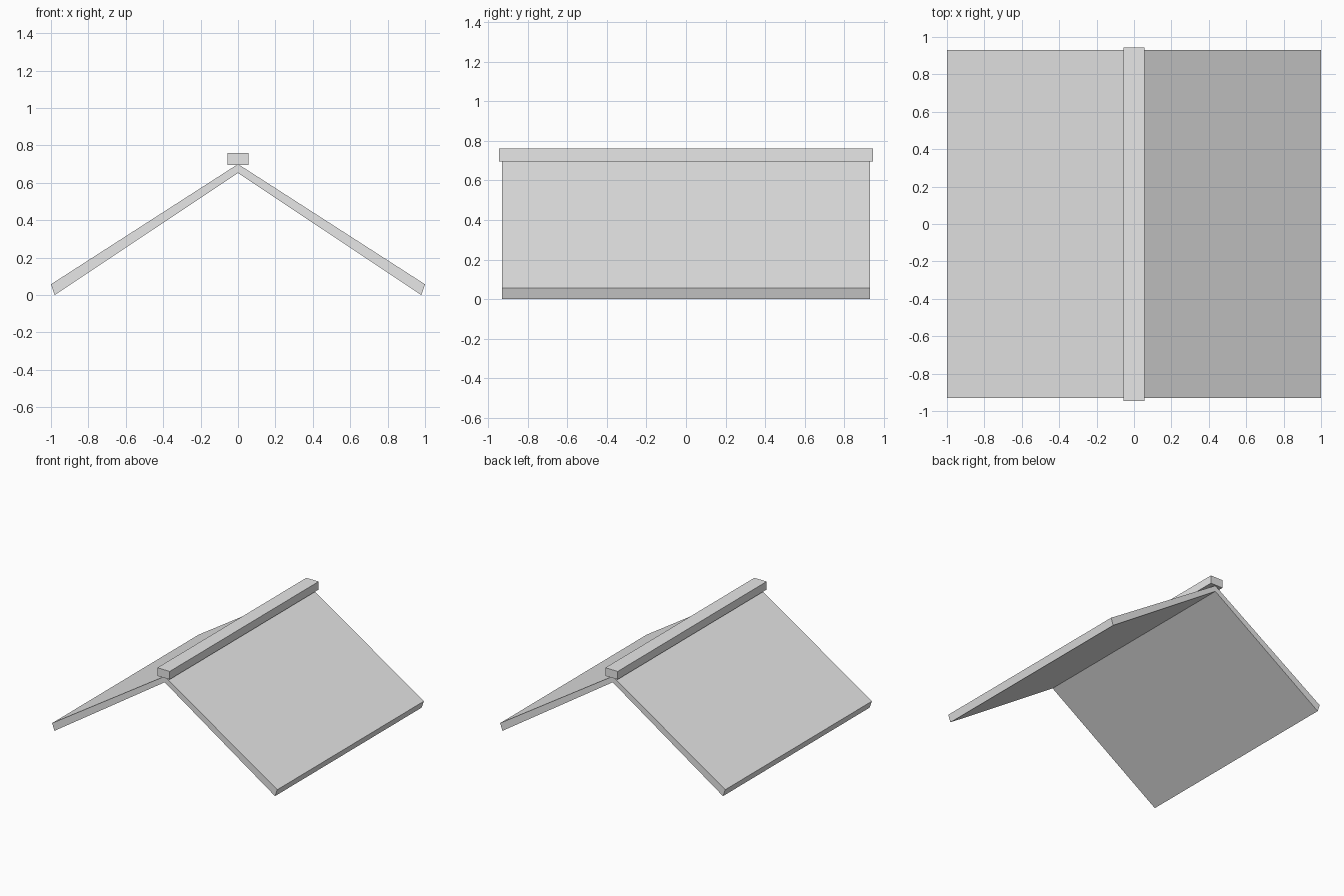
import bpy, bmesh

if "Cube" in bpy.data.objects:
    bpy.data.objects.remove(bpy.data.objects["Cube"])

grey = bpy.data.materials.new("light grey")
grey.diffuse_color = (0.8, 0.8, 0.8, 1)
grey.use_nodes = True
grey.node_tree.nodes["Principled BSDF"].inputs["Base Color"].default_value = grey.diffuse_color


def extrude_profile(name, points, half_length):
    """Sweep an x/z outline along y to make a closed solid."""
    bm = bmesh.new()
    face = bm.faces.new([bm.verts.new((x, -half_length, z)) for x, z in points])
    grown = bmesh.ops.extrude_face_region(bm, geom=[face])["geom"]
    verts = [g for g in grown if isinstance(g, bmesh.types.BMVert)]
    bmesh.ops.translate(bm, verts=verts, vec=(0, 2 * half_length, 0))
    bmesh.ops.recalc_face_normals(bm, faces=bm.faces)
    mesh = bpy.data.meshes.new(name)
    bm.to_mesh(mesh)
    bm.free()
    mesh.materials.append(grey)
    obj = bpy.data.objects.new(name, mesh)
    bpy.context.collection.objects.link(obj)
    return obj


# Two sloping roof panels, joined at the ridge, with angled eaves
slope = [(0, 0.70), (1, 0.057), (0.98, 0), (0, 0.652)]
left = [(-x, z) for x, z in reversed(slope[1:3])]
extrude_profile("roof_panels", slope + left, 0.93)

# Ridge beam capping the joint
w, low, high = 0.055, 0.695, 0.76
extrude_profile("ridge_beam", [(-w, low), (w, low), (w, high), (-w, high)], 0.945)
